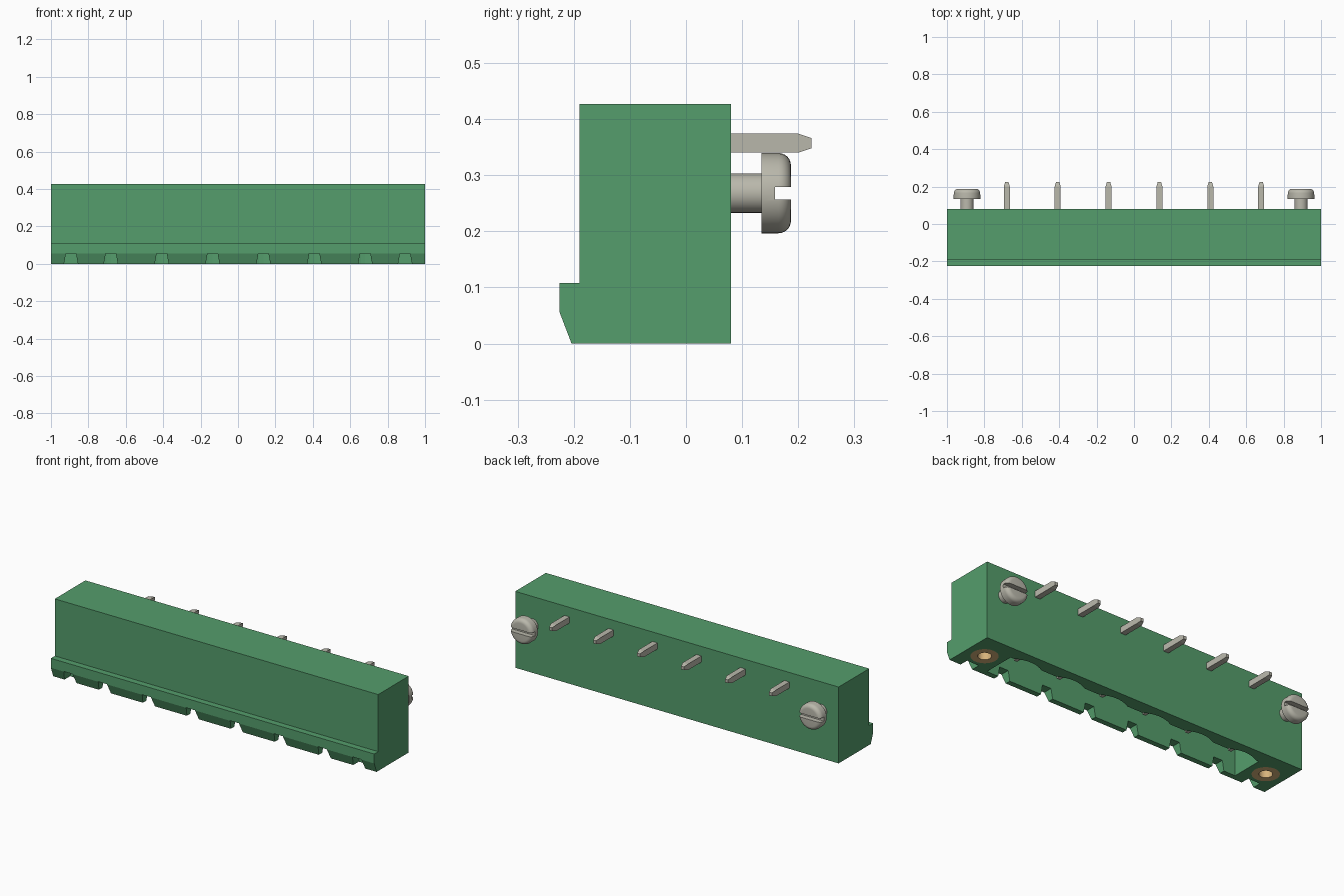
import bpy, bmesh, math
from mathutils import Matrix, Vector

cube = bpy.data.objects.get("Cube")
if cube:
    bpy.data.objects.remove(cube, do_unlink=True)


def material(name, rgb):
    m = bpy.data.materials.new(name)
    m.use_nodes = True
    m.diffuse_color = (*rgb, 1)
    m.node_tree.nodes["Principled BSDF"].inputs["Base Color"].default_value = (*rgb, 1)
    return m


GREEN = material("green plastic", (0.09, 0.34, 0.15))
METAL = material("tinned metal", (0.49, 0.48, 0.41))
BRASS = material("brass", (0.68, 0.45, 0.2))


def finish(name, bm, mat):
    bmesh.ops.recalc_face_normals(bm, faces=bm.faces)
    mesh = bpy.data.meshes.new(name)
    bm.to_mesh(mesh)
    bm.free()
    mesh.materials.append(mat)
    ob = bpy.data.objects.new(name, mesh)
    bpy.context.collection.objects.link(ob)
    return ob


def prism(name, points, axis, lo, hi, mat):
    """Extrude a closed outline along x, y or z; outline keeps the other two axes in order."""
    bm = bmesh.new()

    def place(p, d):
        v = list(p)
        v.insert("xyz".index(axis), d)
        return bm.verts.new(v)

    face = bm.faces.new([place(p, lo) for p in points])
    out = bmesh.ops.extrude_face_region(bm, geom=[face])
    move = Vector((0, 0, 0))
    move["xyz".index(axis)] = hi - lo
    bmesh.ops.translate(bm, vec=move, verts=[g for g in out["geom"] if isinstance(g, bmesh.types.BMVert)])
    return finish(name, bm, mat)


def box(name, x, y, z, mat):
    return prism(name, [(x[0], y[0]), (x[1], y[0]), (x[1], y[1]), (x[0], y[1])], "z", *z, mat)


def lathe(name, profile, matrix, mat):
    """Spin a radius/height profile around z, then place it."""
    bm = bmesh.new()
    verts = [bm.verts.new((r, 0, h)) for r, h in profile]
    edges = [bm.edges.new(pair) for pair in zip(verts, verts[1:])]
    bmesh.ops.spin(bm, geom=verts + edges, axis=(0, 0, 1), cent=(0, 0, 0),
                   angle=math.tau, steps=32)
    bmesh.ops.remove_doubles(bm, verts=bm.verts, dist=1e-5)
    bmesh.ops.transform(bm, matrix=matrix, verts=bm.verts)
    return finish(name, bm, mat)


def select(ob):
    bpy.ops.object.select_all(action="DESELECT")
    ob.select_set(True)
    bpy.context.view_layer.objects.active = ob


def cut(ob, cutter):
    select(ob)
    mod = ob.modifiers.new("cut", "BOOLEAN")
    mod.operation, mod.solver, mod.object = "DIFFERENCE", "EXACT", cutter
    bpy.ops.object.modifier_apply(modifier=mod.name)
    bpy.data.objects.remove(cutter, do_unlink=True)


def smooth(ob):
    select(ob)
    bpy.ops.object.shade_smooth_by_angle(angle=math.radians(35))


PITCH = 0.272
PIN_X = [(i - 2.5) * PITCH for i in range(6)]
SCREW_X = (-0.893, 0.893)

# Housing with the chamfered front ledge
housing = prism("housing", [(-0.19, 0.427), (0.08, 0.427), (0.08, 0), (-0.204, 0),
                            (-0.225, 0.055), (-0.225, 0.108), (-0.19, 0.108)],
                "x", -1, 1, GREEN)

# Plug cavity, open below, with a scalloped back wall
outline = [(0.788, 0.005), (0.788, -0.174), (-0.788, -0.174), (-0.788, 0.005)]
for x in PIN_X:
    for k in range(9):
        t = k / 4 - 1
        outline.append((x + 0.09 * t, 0.005 + 0.026 * (1 - t * t)))
cut(housing, prism("cavity_cutter", outline, "z", -0.1, 0.3, GREEN))

# Coding notches in the front lip
for x in PIN_X + list(SCREW_X):
    notch = [(x - 0.039, -0.01), (x + 0.039, -0.01), (x + 0.027, 0.056), (x - 0.027, 0.056)]
    cut(housing, prism("notch_cutter", notch, "y", -0.26, -0.155, GREEN))

# Threaded inserts in the bottom
for side, x in zip(("right", "left"), SCREW_X):
    at = Matrix.Translation((x, -0.067, 0))
    cut(housing, lathe("insert_cutter", [(0, -0.1), (0.069, -0.1), (0.069, 0.2), (0, 0.2)],
                       at, GREEN))
    smooth(lathe(side + "_insert", [(0, 0.18), (0.034, 0.18), (0.034, 0), (0.069, 0),
                                    (0.069, 0.2), (0, 0.2)], at, BRASS))

# Slotted screws on the back
for side, x in zip(("right", "left"), SCREW_X):
    profile = [(0, -0.02), (0.035, -0.02), (0.035, 0.055), (0.0715, 0.055), (0.0715, 0.085)]
    for k in range(1, 7):
        a = k * math.pi / 12
        profile.append((0.0495 + 0.022 * math.cos(a), 0.085 + 0.022 * math.sin(a)))
    profile.append((0, 0.107))
    screw = lathe(side + "_screw", profile,
                  Matrix.Translation((x, 0.08, 0.268)) @ Matrix.Rotation(-math.pi / 2, 4, "X"), METAL)
    cut(screw, box("slot_cutter", (x - 0.1, x + 0.1), (0.159, 0.25), (0.257, 0.279), METAL))
    smooth(screw)

# Contact pins: a solder tail out of the back and a blade down into the cavity
for i, x in enumerate(PIN_X):
    tail = prism(f"solder_tail_{i + 1}", [(0.06, 0.34), (0.2, 0.34), (0.224, 0.348), (0.224, 0.366),
                                          (0.2, 0.374), (0.06, 0.374)],
                 "x", x - 0.016, x + 0.016, METAL)
    for v in tail.data.vertices:
        if v.co.y > 0.21:
            v.co.x = x + (v.co.x - x) * 0.55
    blade = box(f"contact_blade_{i + 1}", (x - 0.017, x + 0.017), (-0.087, -0.053),
                (0.06, 0.32), METAL)
    for v in blade.data.vertices:
        if v.co.z < 0.1:
            v.co.x = x + (v.co.x - x) * 0.6
